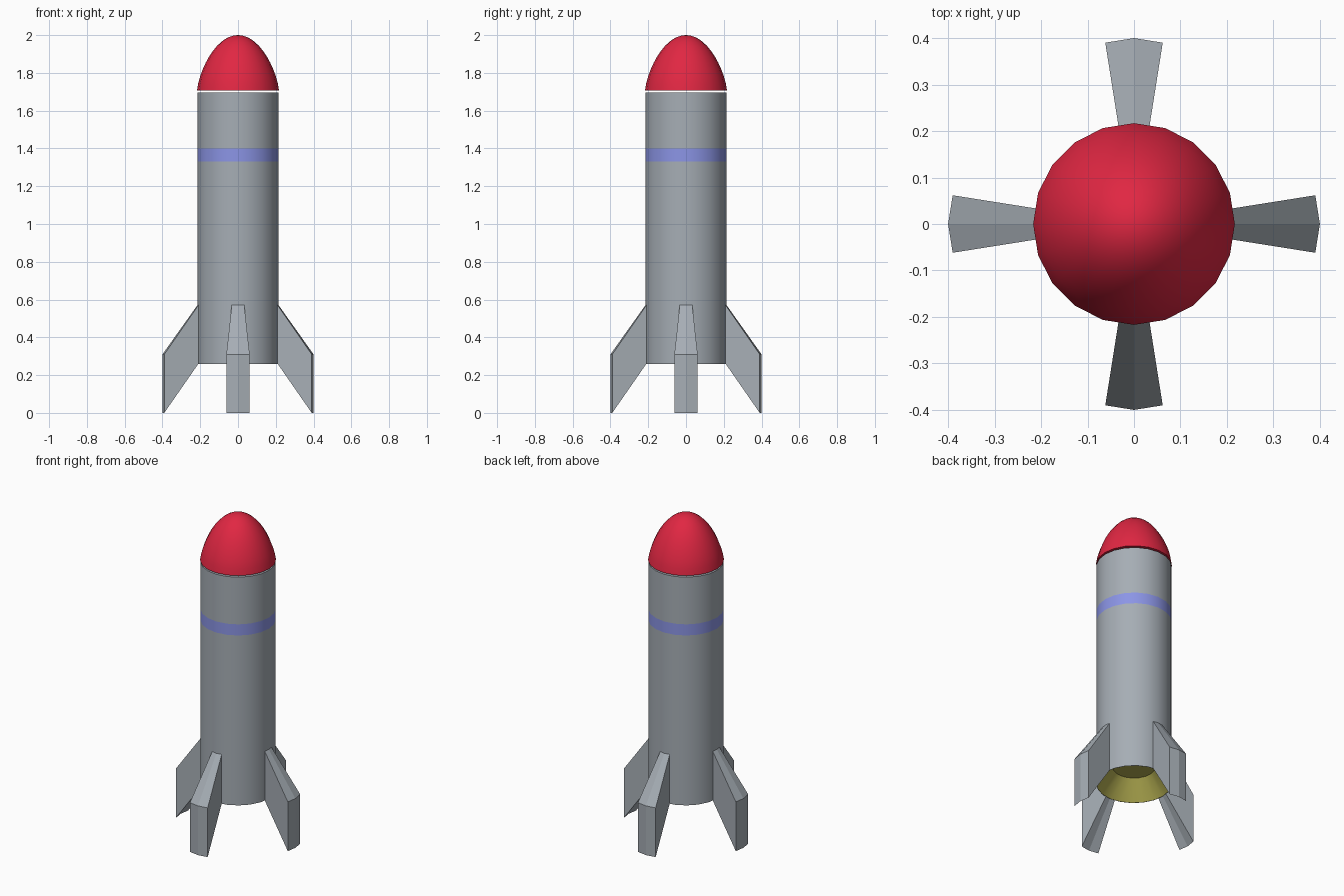
import bpy, bmesh, math

if "Cube" in bpy.data.objects:
    bpy.data.objects.remove(bpy.data.objects["Cube"])

SIDES = 20


def material(name, rgb):
    m = bpy.data.materials.new(name)
    m.diffuse_color = (*rgb, 1.0)
    m.use_nodes = True
    m.node_tree.nodes["Principled BSDF"].inputs["Base Color"].default_value = m.diffuse_color
    return m


GREY = material("hull grey", (0.38, 0.42, 0.46))
RED = material("nose red", (0.75, 0.02, 0.055))
BLUE = material("stripe blue", (0.26, 0.30, 0.79))
YELLOW = material("nozzle yellow", (0.46, 0.43, 0.085))


def finish(bm, name, mats, smooth):
    """Turn a bmesh into an object, keeping edges over 30 degrees sharp."""
    bmesh.ops.recalc_face_normals(bm, faces=bm.faces)
    for f in bm.faces:
        f.smooth = smooth
    for e in bm.edges:
        e.smooth = e.calc_face_angle(0) < math.radians(30)
    me = bpy.data.meshes.new(name)
    bm.to_mesh(me)
    bm.free()
    for m in mats:
        me.materials.append(m)
    ob = bpy.data.objects.new(name, me)
    bpy.context.collection.objects.link(ob)
    return ob


def lathe(name, profile, mats, seg_mats=None, cap_mats=(0, 0)):
    """Closed solid from (radius, z) rings; each band has its own material."""
    bm = bmesh.new()
    rings = []
    for r, z in profile:
        if r == 0:
            rings.append([bm.verts.new((0, 0, z))] * SIDES)
        else:
            rings.append([bm.verts.new((r * math.cos(2 * math.pi * i / SIDES),
                                        r * math.sin(2 * math.pi * i / SIDES), z))
                          for i in range(SIDES)])
    for k, (a, b) in enumerate(zip(rings, rings[1:])):
        for i in range(SIDES):
            j = (i + 1) % SIDES
            quad = list(dict.fromkeys((a[i], a[j], b[j], b[i])))
            f = bm.faces.new(quad)
            f.material_index = seg_mats[k] if seg_mats else 0
    for ring, r, mi in ((rings[0], profile[0][0], cap_mats[0]),
                        (rings[-1], profile[-1][0], cap_mats[1])):
        if r > 0:
            bm.faces.new(ring).material_index = mi
    return finish(bm, name, mats, True)


# Hull with recessed yellow nozzle and painted stripe
R = 0.215
lathe("hull",
      [(0.12, 0.37), (R - 0.002, 0.26), (R, 0.26), (R, 1.33), (R, 1.40), (R, 1.697)],
      [GREY, BLUE, YELLOW], [2, 0, 0, 1, 0], (2, 0))

# Rounded nose cone, separated from the hull by a thin gap
steps = 12
nose = []
for i in range(steps + 1):
    h = math.sin(math.pi / 2 * i / steps)
    nose.append((0.217 * math.sqrt(max(0, 1 - h ** 1.4)) if i < steps else 0,
                 1.707 + 0.293 * h))
lathe("nose_cone", nose, [RED])

# Four wedge-shaped fins that widen outward
HALF = math.radians(9)
for n in range(4):
    bm = bmesh.new()
    mid = n * math.pi / 2
    cols = []
    for t in (-1, 0, 1):
        a = mid + t * HALF
        k = math.cos(t * HALF)      # corners lie on the flat facets
        cols.append([bm.verts.new((r * k * math.cos(a), r * k * math.sin(a), z))
                     for r, z in ((R, 0.26), (0.40, 0.0), (0.40, 0.31), (R, 0.57))])
    for a, b in zip(cols, cols[1:]):
        for i in range(4):
            j = (i + 1) % 4
            bm.faces.new((a[i], a[j], b[j], b[i]))
    bm.faces.new(cols[0])
    bm.faces.new(cols[2])
    finish(bm, f"fin_{n + 1}", [GREY], False)
